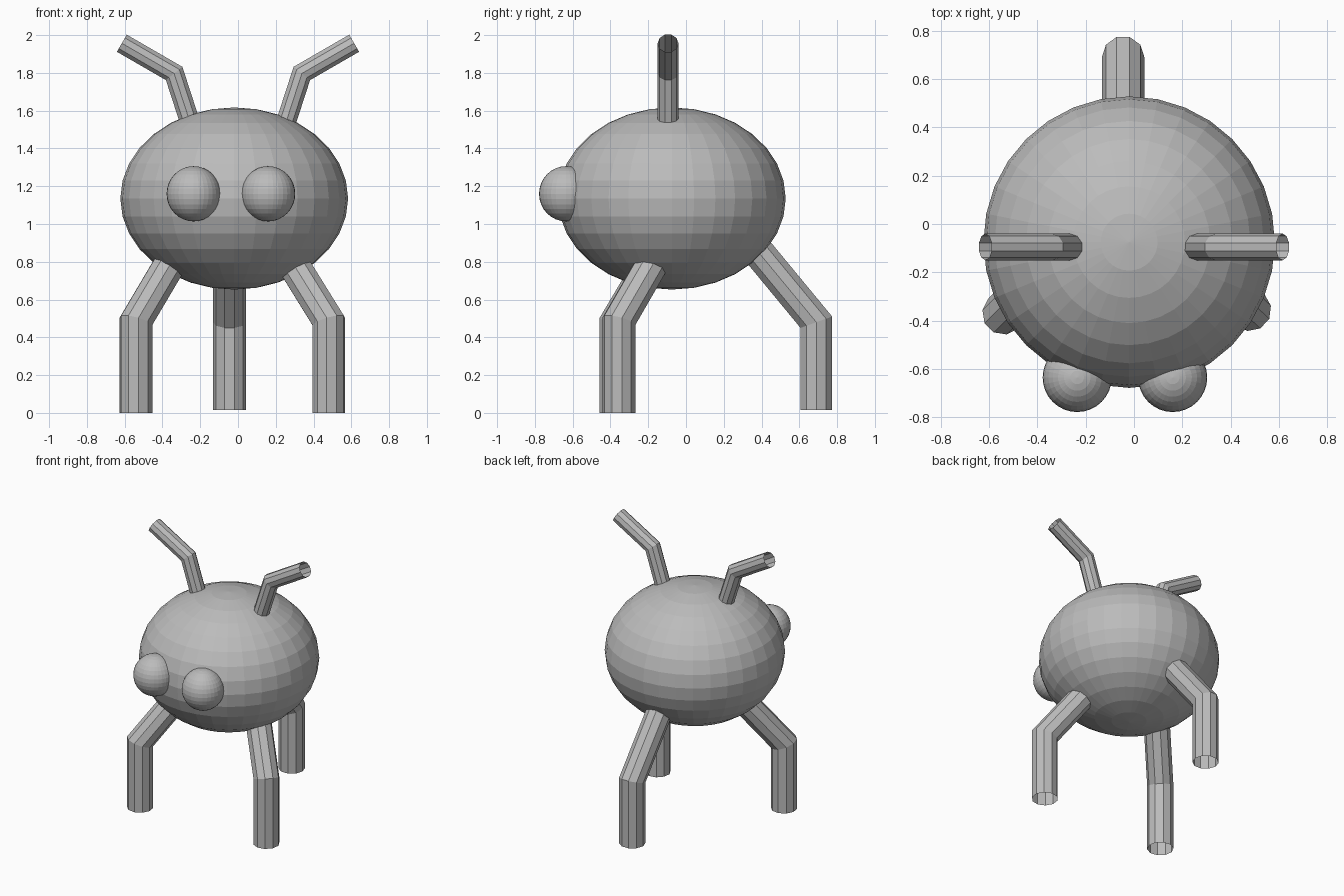
import bpy, bmesh, math
from mathutils import Vector

cube = bpy.data.objects.get("Cube")
if cube:
    bpy.data.objects.remove(cube, do_unlink=True)

# Single flat grey
grey = bpy.data.materials.new("plain_grey")
grey.use_nodes = True
colour = (0.5, 0.5, 0.5, 1)
grey.diffuse_color = colour
grey.node_tree.nodes["Principled BSDF"].inputs["Base Color"].default_value = colour


def finish(name, bm):
    bmesh.ops.recalc_face_normals(bm, faces=bm.faces)
    mesh = bpy.data.meshes.new(name)
    bm.to_mesh(mesh)
    bm.free()
    mesh.materials.append(grey)
    obj = bpy.data.objects.new(name, mesh)
    bpy.context.collection.objects.link(obj)
    return obj


def ball(name, centre, radii):
    bm = bmesh.new()
    bmesh.ops.create_uvsphere(bm, u_segments=32, v_segments=16, radius=1)
    bmesh.ops.scale(bm, vec=radii, verts=bm.verts)
    bmesh.ops.translate(bm, vec=centre, verts=bm.verts)
    return finish(name, bm)


def bent_tube(name, start, knee, end, radius, sides=10):
    """Open tube with a mitred bend at the knee."""
    start, knee, end = Vector(start), Vector(knee), Vector(end)
    first, second = (knee - start).normalized(), (end - knee).normalized()
    side = first.cross(second).normalized()
    mitre = (first + second).normalized()
    stretch = 1 / mitre.dot(first)
    bm = bmesh.new()
    rings = []
    for point, axis, scale in ((start, first, 1), (knee, mitre, stretch), (end, second, 1)):
        across = axis.cross(side)
        ring = []
        for i in range(sides):
            a = math.tau * i / sides
            offset = side * math.cos(a) + across * math.sin(a) * scale
            ring.append(bm.verts.new(point + offset * radius))
        rings.append(ring)
    for low, high in zip(rings, rings[1:]):
        for i in range(sides):
            j = (i + 1) % sides
            bm.faces.new((low[i], low[j], high[j], high[i]))
    return finish(name, bm)


# Body and eyes
ball("body", (-0.02, -0.075, 1.135), (0.603, 0.603, 0.482))
for side, x in (("right", -0.235), ("left", 0.16)):
    ball(side + "_eye", (x, -0.635, 1.16), (0.143, 0.143, 0.146))

# Antennae
for side, s in (("right", -1), ("left", 1)):
    bent_tube(side + "_antenna", (s * 0.235, -0.095, 1.48), (s * 0.338, -0.095, 1.797),
              (s * 0.615, -0.095, 1.957), 0.055)

# Legs, foot first
bent_tube("front_right_leg", (-0.54, -0.37, 0), (-0.54, -0.37, 0.485),
          (-0.33, -0.16, 0.84), 0.088)
bent_tube("front_left_leg", (0.48, -0.355, 0), (0.48, -0.355, 0.485),
          (0.26, -0.15, 0.84), 0.088)
bent_tube("back_leg", (-0.045, 0.69, 0.015), (-0.045, 0.69, 0.48),
          (-0.045, 0.31, 0.94), 0.088)
